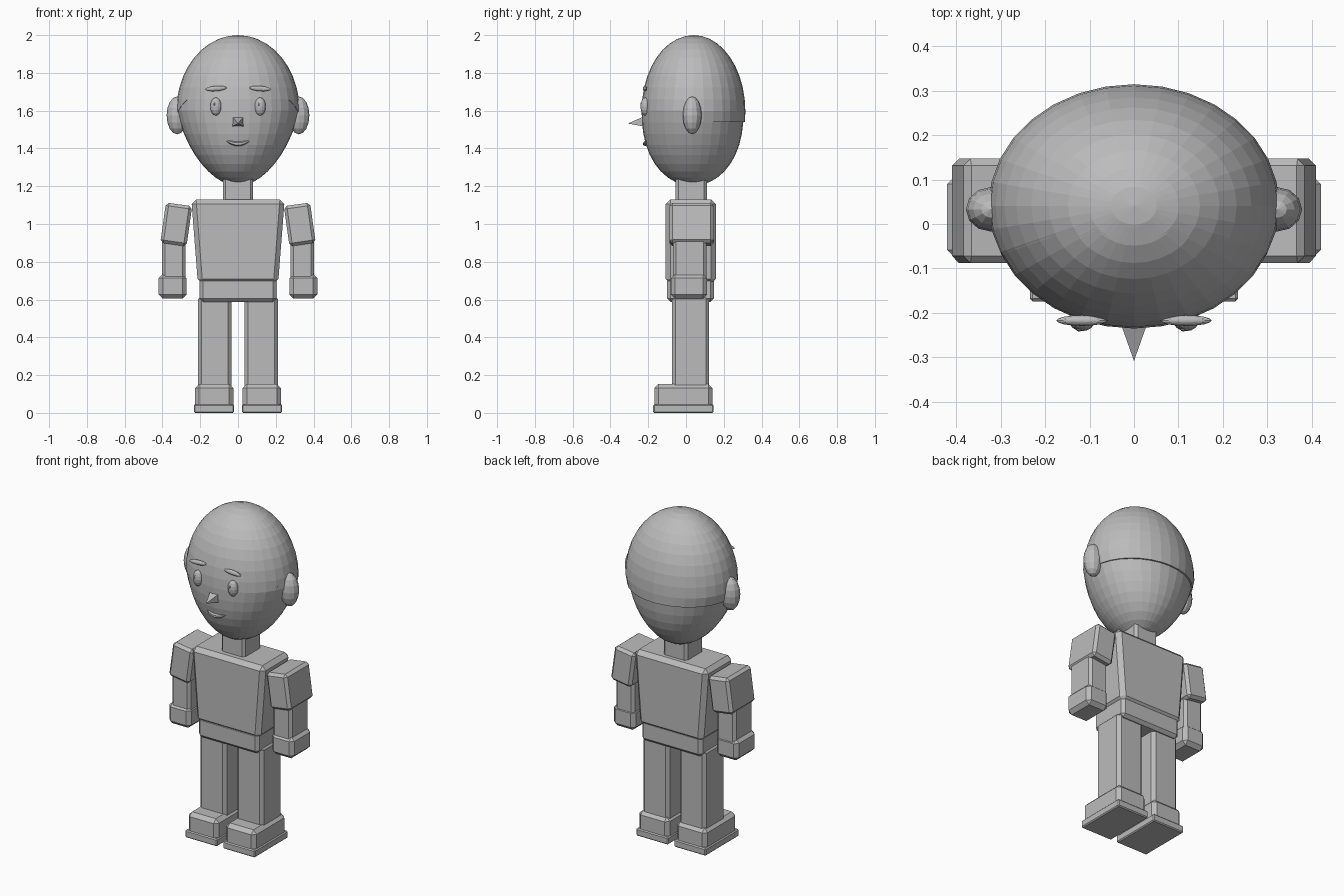
import bpy, bmesh, math
from mathutils import Matrix, Vector

cube = bpy.data.objects.get("Cube")
if cube:
    bpy.data.objects.remove(cube, do_unlink=True)

grey = bpy.data.materials.new("plain grey")
grey.use_nodes = True
grey.diffuse_color = (0.5, 0.5, 0.5, 1)
grey.node_tree.nodes["Principled BSDF"].inputs["Base Color"].default_value = (0.5, 0.5, 0.5, 1)


def finish(name, bm):
    mesh = bpy.data.meshes.new(name)
    bmesh.ops.recalc_face_normals(bm, faces=bm.faces)
    bm.to_mesh(mesh)
    bm.free()
    mesh.materials.append(grey)
    obj = bpy.data.objects.new(name, mesh)
    bpy.context.collection.objects.link(obj)
    return obj


def box(name, x, y, z, bevel, taper=1.0, tilt=0.0):
    """Chamfered box from (min, max) ranges; taper narrows the bottom in x."""
    lo, hi = Vector((x[0], y[0], z[0])), Vector((x[1], y[1], z[1]))
    centre, size = (lo + hi) / 2, hi - lo
    bm = bmesh.new()
    bmesh.ops.create_cube(bm, size=1)
    for v in bm.verts:
        if v.co.z < 0:
            v.co.x *= taper
        v.co *= size
    bmesh.ops.bevel(bm, geom=bm.edges[:], offset=bevel, segments=1,
                    affect='EDGES', clamp_overlap=True)
    bm.transform(Matrix.Translation(centre) @ Matrix.Rotation(math.radians(tilt), 4, 'Y'))
    return finish(name, bm)


def ellipsoid(name, centre, radii, tilt=0.0, segments=16, rings=8):
    bm = bmesh.new()
    bmesh.ops.create_uvsphere(bm, u_segments=segments, v_segments=rings, radius=1)
    bm.transform(Matrix.Translation(centre) @ Matrix.Rotation(math.radians(tilt), 4, 'Y')
                 @ Matrix.Diagonal((*radii, 1)))
    return finish(name, bm)


HEAD = Vector((0, 0.035, 1.6))


def egg(scale):
    """Egg with a chin that narrows sideways."""
    bm = bmesh.new()
    bmesh.ops.create_uvsphere(bm, u_segments=32, v_segments=20, radius=1)
    for v in bm.verts:
        t = v.co.z
        flat = math.hypot(v.co.x, v.co.y)
        if t < 0 and flat > 0.001:
            full = math.sqrt(max(0, 1 - abs(t) ** 2.3)) / flat
            v.co.x *= full * (1 + 0.27 * t)
            v.co.y *= full
        v.co = HEAD + Vector((v.co.x * 0.323, v.co.y * 0.27, t * 0.398)) * scale
    return bm


# Head and hair cap
finish("head", egg(1.0))
hair = egg(1.012)
bmesh.ops.translate(hair, verts=hair.verts, vec=(0, 0.006, -0.003))
for point, normal in (((0, 0, 1.54), (0, 0, 1)), ((0, 0.06, 1.54), (0, 0.7, 1))):
    cut = bmesh.ops.bisect_plane(hair, geom=hair.verts[:] + hair.edges[:] + hair.faces[:],
                                 plane_co=point, plane_no=normal, clear_inner=True)
    rim = [e for e in cut["geom_cut"] if isinstance(e, bmesh.types.BMEdge)]
    bmesh.ops.holes_fill(hair, edges=rim)
finish("hair_cap", hair)

# Nose: four-sided spike with its tip set low
bm = bmesh.new()
base = [bm.verts.new((x, -0.215, z)) for x, z in
        ((-0.033, 1.572), (0.033, 1.572), (0.033, 1.515), (-0.033, 1.515))]
tip = bm.verts.new((0, -0.308, 1.532))
bm.faces.new(base)
for i in range(4):
    bm.faces.new((base[i], base[(i + 1) % 4], tip))
finish("nose", bm)

# Mouth: crescent tapering to both corners
bm = bmesh.new()
loops = []
for i in range(13):
    u = i / 6 - 1
    r = 0.002 + 0.010 * (1 - u * u)
    c = Vector((0.08 * u, -0.216 + 0.015 * u * u, 1.424 + 0.032 * u * u))
    loops.append([bm.verts.new(c + Vector((0, math.sin(a) * r, math.cos(a) * r)))
                  for a in (k * math.tau / 6 for k in range(6))])
for a, b in zip(loops, loops[1:]):
    for k in range(6):
        bm.faces.new((a[k], a[(k + 1) % 6], b[(k + 1) % 6], b[k]))
bm.faces.new(loops[0])
bm.faces.new(loops[-1])
finish("mouth", bm)

# Trunk
box("neck", (-0.08, 0.08), (-0.055, 0.11), (1.1, 1.27), 0.015)
box("torso", (-0.247, 0.247), (-0.108, 0.158), (0.685, 1.13), 0.025, taper=0.86)
box("hips", (-0.203, 0.203), (-0.1, 0.147), (0.588, 0.715), 0.018)

# Paired parts
for side, s in (("left", 1), ("right", -1)):
    def pair(name, x, y, z, bevel, tilt=0.0):
        box(f"{side}_{name}", sorted((s * x[0], s * x[1])), y, z, bevel, tilt=s * tilt)

    pair("upper_arm", (0.257, 0.397), (-0.088, 0.147), (0.89, 1.105), 0.016, tilt=-8)
    pair("forearm", (0.277, 0.403), (-0.07, 0.108), (0.68, 0.95), 0.016)
    pair("hand", (0.272, 0.42), (-0.08, 0.112), (0.605, 0.735), 0.022)
    pair("leg", (0.035, 0.212), (-0.073, 0.123), (0.1, 0.62), 0.018)
    pair("shoe", (0.025, 0.228), (-0.168, 0.14), (0.02, 0.153), 0.022)
    pair("sole", (0.02, 0.234), (-0.174, 0.146), (0.0, 0.045), 0.006)

    ellipsoid(f"{side}_ear", (s * 0.322, 0.033, 1.575), (0.056, 0.05, 0.1), segments=12)
    ellipsoid(f"{side}_eye", (s * 0.117, -0.215, 1.622), (0.03, 0.026, 0.048))
    ellipsoid(f"{side}_eye_glint", (s * 0.117 - 0.006, -0.236, 1.635),
              (0.007, 0.006, 0.01), segments=8, rings=6)
    ellipsoid(f"{side}_eyebrow", (s * 0.117, -0.217, 1.717), (0.058, 0.012, 0.014), tilt=s * 4)
